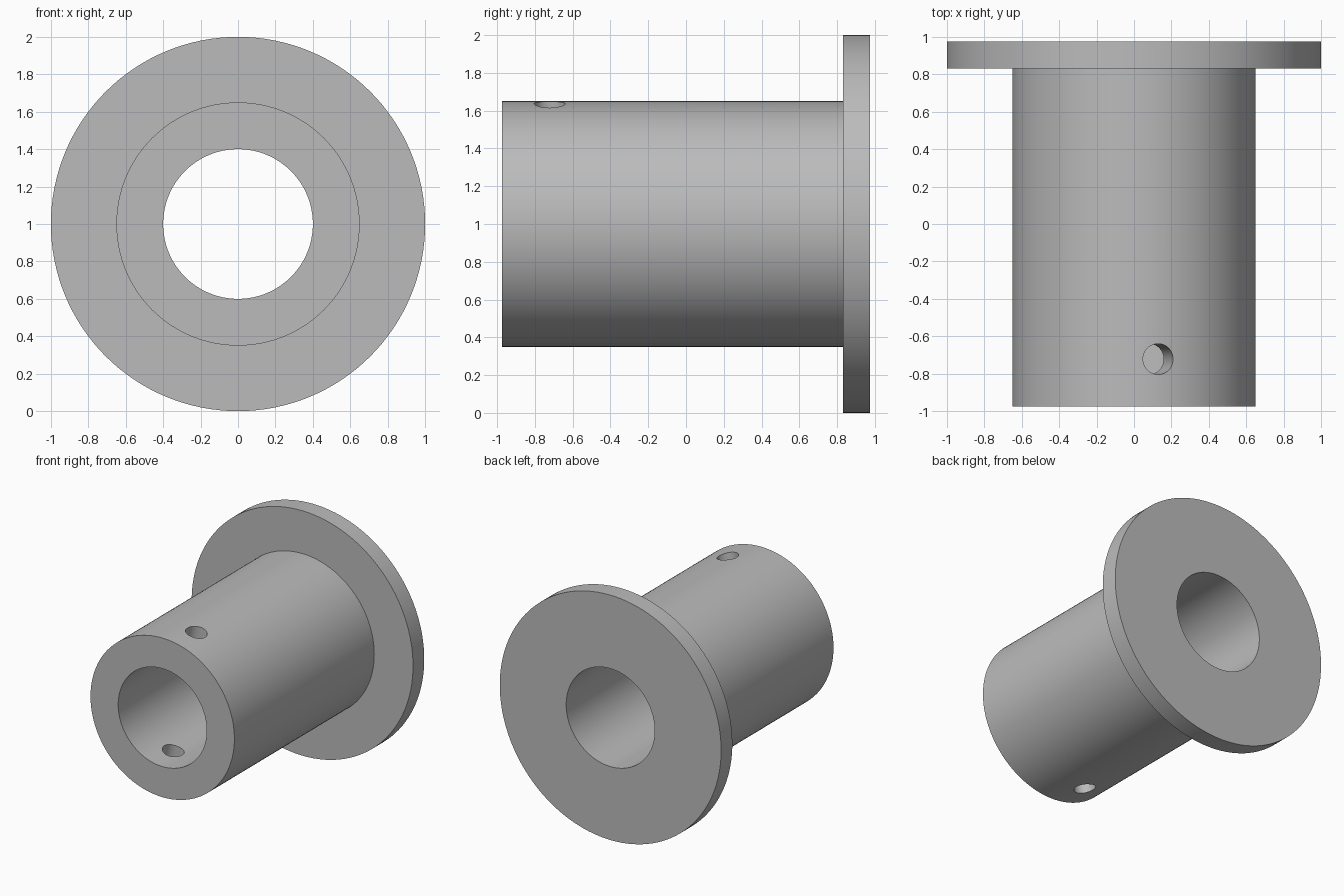
import bpy
import bmesh
import math
from mathutils import Matrix, Vector

if "Cube" in bpy.data.objects:
    bpy.data.objects.remove(bpy.data.objects["Cube"])

AXIS_Z = 1.0                 # height of the bore axis
FRONT, BACK = -0.975, 0.975
FLANGE_FRONT = 0.83
BORE_R, TUBE_R, FLANGE_R = 0.40, 0.65, 1.0
SEGMENTS = 128
HOLE_Y, HOLE_R = -0.722, 0.082
HOLE_TILT = math.radians(11.5)

# Single machined grey
grey = bpy.data.materials.new("machined_grey")
grey.use_nodes = True
colour = (0.5, 0.5, 0.5, 1)
grey.diffuse_color = colour
grey.node_tree.nodes["Principled BSDF"].inputs["Base Color"].default_value = colour


def add_object(name, bm):
    bmesh.ops.recalc_face_normals(bm, faces=bm.faces)
    mesh = bpy.data.meshes.new(name)
    bm.to_mesh(mesh)
    bm.free()
    mesh.materials.append(grey)
    obj = bpy.data.objects.new(name, mesh)
    bpy.context.collection.objects.link(obj)
    return obj


# Flanged sleeve: closed (radius, y) section spun about the bore axis
section = [(BORE_R, FRONT), (TUBE_R, FRONT), (TUBE_R, FLANGE_FRONT),
           (FLANGE_R, FLANGE_FRONT), (FLANGE_R, BACK), (BORE_R, BACK)]
bm = bmesh.new()
ring = [bm.verts.new((r, y, AXIS_Z)) for r, y in section]
edges = [bm.edges.new((ring[i - 1], ring[i])) for i in range(len(ring))]
bmesh.ops.spin(bm, geom=ring + edges, cent=(0, 0, AXIS_Z), axis=(0, 1, 0),
               angle=math.tau, steps=SEGMENTS, use_merge=True)
bmesh.ops.remove_doubles(bm, verts=bm.verts, dist=1e-5)
sleeve = add_object("flanged_sleeve", bm)

# Cross pin hole: tilted drill through both walls
bm = bmesh.new()
bmesh.ops.create_cone(
    bm, cap_ends=True, segments=48, radius1=HOLE_R, radius2=HOLE_R, depth=1.8,
    matrix=Matrix.Translation(Vector((0, HOLE_Y, AXIS_Z)))
    @ Matrix.Rotation(HOLE_TILT, 4, "Y"))
drill = add_object("pin_hole_cutter", bm)
drill.hide_render = True

cut = sleeve.modifiers.new("pin_hole", "BOOLEAN")
cut.operation = "DIFFERENCE"
cut.solver = "EXACT"
cut.object = drill

# Apply the cut, then shade with crisp rims
bpy.ops.object.select_all(action="DESELECT")
bpy.context.view_layer.objects.active = sleeve
sleeve.select_set(True)
bpy.ops.object.modifier_apply(modifier=cut.name)
bpy.data.objects.remove(drill)
bpy.ops.object.shade_smooth_by_angle(angle=math.radians(30))
